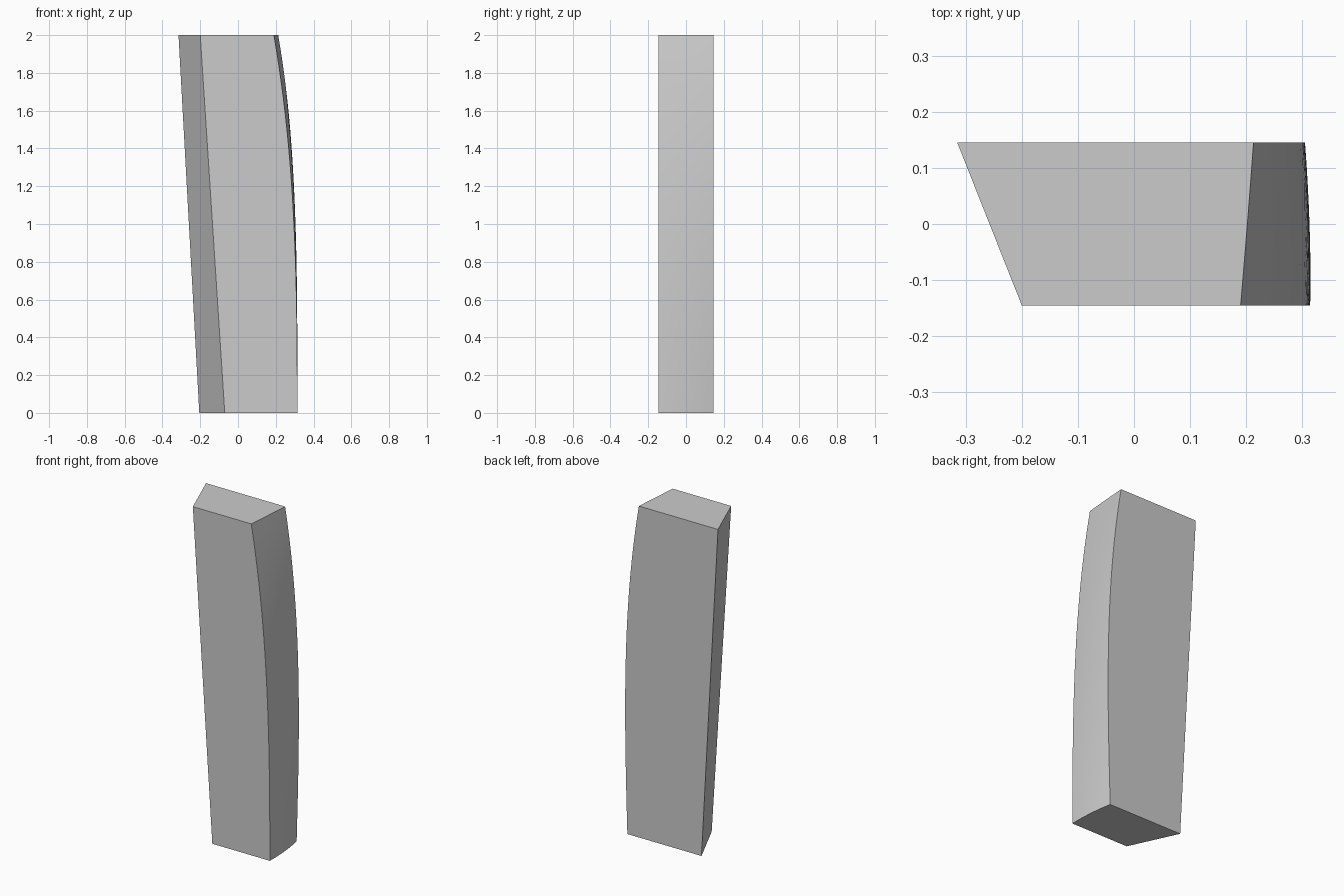
import bpy, bmesh
from mathutils import Vector
from mathutils.geometry import interpolate_bezier

if "Cube" in bpy.data.objects:
    bpy.data.objects.remove(bpy.data.objects["Cube"])

H, D = 2.0, 0.145      # height and half depth
ROWS, COLS = 24, 8


def profile(*xs):
    """Upright bezier edge: x bulges, z rises evenly."""
    pts = [Vector((x, 0, H * i / 3)) for i, x in enumerate(xs)]
    return interpolate_bezier(*pts, ROWS + 1)


# Edge curves of the bowed right side, at the front, middle and back
front = profile(.314, .314, .307, .19)
middle = profile(.31, .316, .324, .202)
back = profile(.29, .31, .328, .213)

bm = bmesh.new()
grid = []
for f, m, b in zip(front, middle, back):
    row = []
    for c in range(COLS + 1):
        s = 2 * c / COLS - 1
        x = f.x * s * (s - 1) / 2 + m.x * (1 - s * s) + b.x * s * (s + 1) / 2
        row.append(bm.verts.new((x, s * D, f.z)))
    grid.append(row)

# Bowed right side
for r in range(ROWS):
    for c in range(COLS):
        bm.faces.new((grid[r][c], grid[r][c + 1],
                      grid[r + 1][c + 1], grid[r + 1][c]))

# Slanted left side
lf0, lb0, lf1, lb1 = [bm.verts.new(p) for p in (
    (-.07, -D, 0), (-.205, D, 0), (-.20, -D, H), (-.315, D, H))]
bm.faces.new((lf0, lf1, lb1, lb0))

# Flat front, back, bottom and top
bm.faces.new([lf0] + [row[0] for row in grid] + [lf1])
bm.faces.new([lb0] + [row[-1] for row in grid] + [lb1])
bm.faces.new([lf0] + grid[0] + [lb0])
bm.faces.new([lf1] + grid[-1] + [lb1])
bmesh.ops.recalc_face_normals(bm, faces=bm.faces)

mesh = bpy.data.meshes.new("bowed_block")
bm.to_mesh(mesh)
bm.free()
block = bpy.data.objects.new("bowed_block", mesh)
bpy.context.collection.objects.link(block)
bpy.context.view_layer.objects.active = block
block.select_set(True)
bpy.ops.object.shade_smooth_by_angle()
